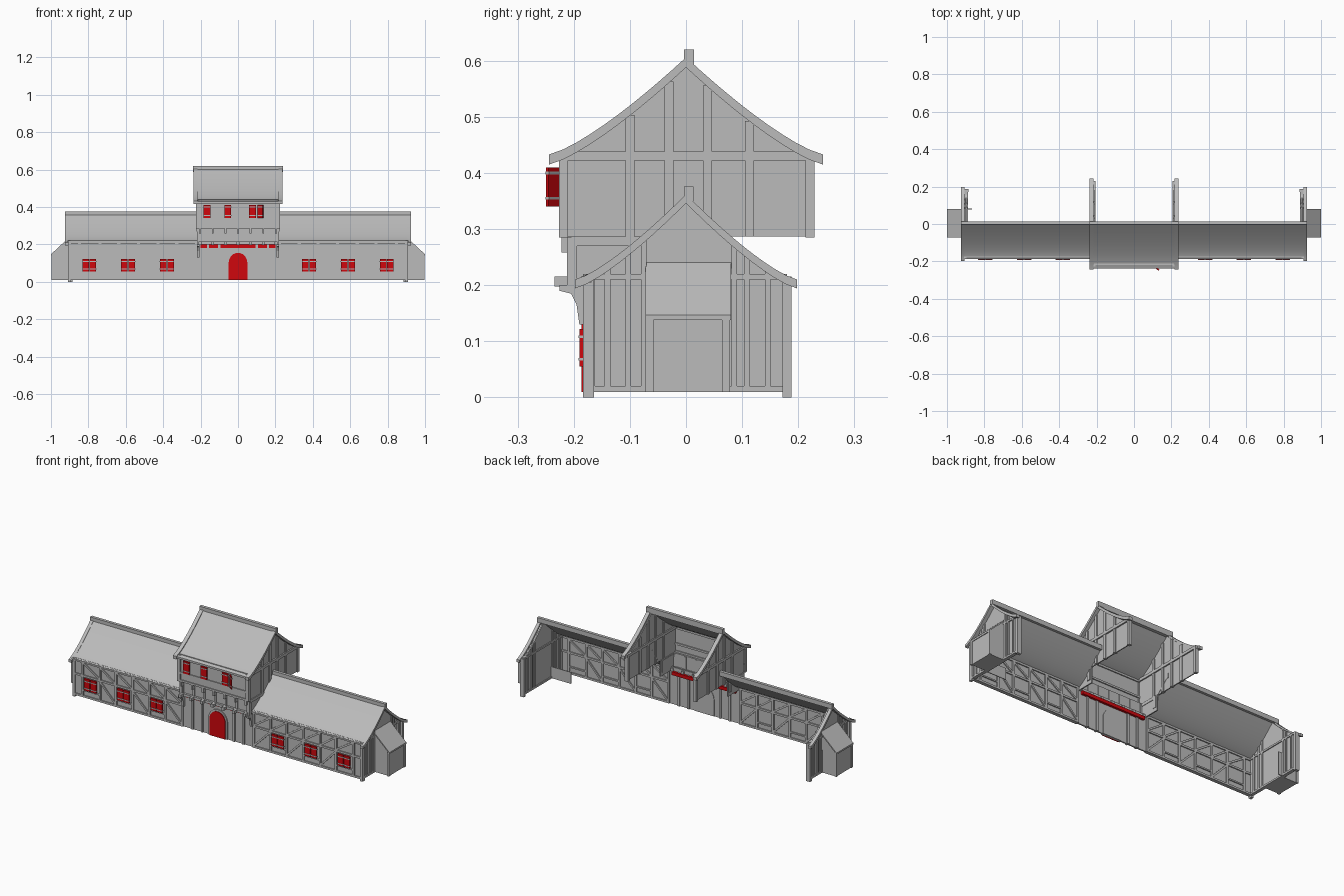
import bpy, bmesh, math
from mathutils import Vector, Matrix

cube = bpy.data.objects.get("Cube")
if cube:
    bpy.data.objects.remove(cube, do_unlink=True)


def material(name, rgb):
    m = bpy.data.materials.new(name)
    m.use_nodes = True
    m.diffuse_color = (*rgb, 1)
    m.node_tree.nodes["Principled BSDF"].inputs["Base Color"].default_value = (*rgb, 1)
    return m


GREY = material("plain grey", (0.5, 0.5, 0.5))
RED = material("painted red", (0.63, 0.002, 0.004))


class Part:
    """Collects boxes, beams and prisms into one named object."""

    def __init__(self, name, mat=GREY):
        self.name, self.mat, self.bm = name, mat, bmesh.new()

    def box(self, x, y, z, rot=None):
        size = Vector((x[1] - x[0], y[1] - y[0], z[1] - z[0]))
        mid = Vector((sum(x), sum(y), sum(z))) / 2
        m = Matrix.Translation(mid) @ (rot or Matrix()) @ Matrix.Diagonal((*size, 1))
        bmesh.ops.create_cube(self.bm, size=1, matrix=m)

    def brace(self, x0, z0, x1, z1, y, w=0.01):
        # diagonal timber lying in a front-facing wall
        length, angle = math.hypot(x1 - x0, z1 - z0), math.atan2(z1 - z0, x1 - x0)
        cx, cz = (x0 + x1) / 2, (z0 + z1) / 2
        self.box((cx - length / 2, cx + length / 2), y, (cz - w / 2, cz + w / 2),
                 Matrix.Rotation(-angle, 4, 'Y'))

    def prism(self, profile, axis, a, b):
        # profile is (y, z) for axis X and (x, z) for axis Y
        place = (lambda p, t: (t, *p)) if axis == 'X' else (lambda p, t: (p[0], t, p[1]))
        v0, v1 = ([self.bm.verts.new(place(p, t)) for p in profile] for t in (a, b))
        self.bm.faces.new(v0)
        self.bm.faces.new(v1[::-1])
        for i in range(len(profile)):
            j = (i + 1) % len(profile)
            self.bm.faces.new((v0[i], v1[i], v1[j], v0[j]))

    def done(self, smooth=False):
        bmesh.ops.recalc_face_normals(self.bm, faces=self.bm.faces)
        me = bpy.data.meshes.new(self.name)
        self.bm.to_mesh(me)
        self.bm.free()
        me.materials.append(self.mat)
        ob = bpy.data.objects.new(self.name, me)
        bpy.context.collection.objects.link(ob)
        if smooth:
            bpy.context.view_layer.objects.active = ob
            ob.select_set(True)
            bpy.ops.object.shade_smooth_by_angle(angle=math.radians(30))
            ob.select_set(False)


def span(c, w):
    return (c - w / 2, c + w / 2)


def mirrored(s, a, b):
    return tuple(sorted((s * a, s * b)))


# Swept roof lines: half width, eave height, ridge height
MAIN = (0.187, 0.215, 0.36)
TOWER = (0.238, 0.43, 0.603)


def roof_z(shape, y):
    w, eave, ridge = shape
    return eave + (ridge - eave) * max(0, 1 - abs(y) / w) ** 1.3


def slope(shape, side, thick, n=10):
    w = shape[0]
    ys = [side * w * (1 - i / n) for i in range(n + 1)]
    return [(y, roof_z(shape, y)) for y in ys] + [(y, roof_z(shape, y) - thick) for y in reversed(ys)]


def gable(shape, y0, y1, z0, drop, n=16):
    ys = [y1 + (y0 - y1) * i / n for i in range(n + 1)]
    return [(y0, z0), (y1, z0)] + [(y, roof_z(shape, y) - drop) for y in ys]


# Long front wall with timber frame
wall, frame = Part("front_wall"), Part("front_wall_timbers")
shutters, bars = Part("wing_shutters", RED), Part("wing_shutter_bars")
FY = (-0.182, -0.162)
posts = [0.225, 0.33, 0.43, 0.535, 0.64, 0.74, 0.85, 0.9]
wall.box((-0.905, 0.905), (-0.176, -0.168), (0.01, 0.22))
for s in (-1, 1):
    for x in posts:
        frame.box(span(s * x, 0.012), FY, (0.01, 0.215))
    frame.box(mirrored(s, 0.895, 0.91), (-0.184, -0.164), (0, 0.22))
    for z in (0.015, 0.13, 0.21):
        frame.box(mirrored(s, 0.22, 0.905), FY, span(z, 0.011))
    for i, (a, b) in enumerate(zip(posts[:-1], posts[1:])):
        if i % 2 and i < 6:
            mid = (a + b) / 2
            for k in (-0.0195, 0.0195):
                shutters.box(span(s * (mid + k), 0.035), (-0.19, -0.182), (0.055, 0.122))
            for z in (0.068, 0.108):
                bars.box(span(s * mid, 0.078), (-0.192, -0.182), span(z, 0.005))
            frame.box(span(s * mid, 0.1), FY, span(0.05, 0.008))
        elif i < 6:
            frame.brace(s * a, 0.02, s * b, 0.125, FY)
        if i < 6:
            frame.brace(s * a, 0.135, s * b, 0.205, FY)
for p in (wall, frame, shutters, bars):
    p.done()

# Arched gate
def arch(r, straight, rise, n=12):
    return [(-r, 0.01), (r, 0.01)] + [
        (r * math.cos(math.pi * i / n), straight + rise * math.sin(math.pi * i / n)) for i in range(n + 1)]


gate = Part("gate", RED)
gate.prism(arch(0.05, 0.1, 0.055), 'Y', -0.186, -0.178)
gate.done()
surround = Part("gate_surround")
surround.prism(arch(0.06, 0.1, 0.065), 'Y', -0.182, -0.165)
for x in (-0.1, 0.1, -0.16, 0.16):
    surround.box(span(x, 0.012), FY, (0.01, 0.2))
surround.done()

# Wing roofs, ridges and barge boards
roof, trim = Part("wing_roofs"), Part("wing_roof_trim")
for s in (-1, 1):
    roof.prism(slope(MAIN, -1, 0.009), 'X', s * 0.21, s * 0.92)
    trim.box(mirrored(s, 0.21, 0.925), (-0.004, 0.013), (0.35, 0.376))
    trim.box(mirrored(s, 0.21, 0.915), (-0.183, -0.168), (0.205, 0.217))
    for side in (-1, 1):
        trim.prism(slope((0.198, 0.21, 0.362), side, 0.016), 'X', s * 0.905, s * 0.924)
roof.done(True)
trim.done(True)

# End gable walls
ends, end_posts = Part("end_walls"), Part("end_wall_timbers")
for s in (-1, 1):
    ends.prism(gable(MAIN, -0.178, 0.182, 0.01, 0.008), 'X', s * 0.893, s * 0.9)
    for y in (-0.14, -0.103, -0.075, 0.086, 0.108, 0.146):
        end_posts.box(mirrored(s, 0.888, 0.907), span(y, 0.01), (0.015, roof_z(MAIN, y) - 0.01))
    end_posts.box(mirrored(s, 0.885, 0.91), (0.172, 0.188), (0, 0.215))
    for z in (0.015, 0.215):
        end_posts.box(mirrored(s, 0.888, 0.907), (-0.175, 0.18), span(z, 0.01))
ends.done()
end_posts.done()

# Lean-to annexes at both ends
annex = Part("end_annexes")
for s in (-1, 1):
    annex.prism([(s * 0.9, 0.01), (s * 0.994, 0.01), (s * 0.994, 0.145), (s * 0.9, 0.235)],
                'Y', -0.066, 0.074)
    annex.prism([(s * 0.9, 0.24), (s * 1.0, 0.147), (s * 1.0, 0.138), (s * 0.9, 0.231)],
                'Y', -0.072, 0.08)
    for y in (-0.065, 0.071):
        annex.box(mirrored(s, 0.985, 0.998), span(y, 0.014), (0.01, 0.146))
    annex.box(mirrored(s, 0.985, 0.998), (-0.07, 0.077), span(0.142, 0.008))
annex.done()
flaps = Part("annex_doors")
flaps.box((-0.91, -0.865), (0.078, 0.082), (0.01, 0.14))
flaps.box((0.77, 0.9), (-0.072, -0.068), (0.01, 0.075))
flaps.done()

# Tower walls
tower, timbers = Part("tower_walls"), Part("tower_timbers")
tower.box((-0.215, 0.215), (-0.22, -0.212), (0.285, 0.44))
tower.box((-0.215, 0.215), (-0.2, -0.19), (0.2, 0.29))
for s in (-1, 1):
    tower.prism(gable(TOWER, -0.22, 0.225, 0.287, 0.01), 'X', s * 0.212, s * 0.218)
    tower.box(mirrored(s, 0.208, 0.215), (-0.2, -0.07), (0.2, 0.29))
    for y in (-0.1, -0.03, 0.038, 0.113):
        timbers.box(mirrored(s, 0.207, 0.224), span(y, 0.016), (0.287, roof_z(TOWER, y) - 0.012))
    for y in (-0.218, 0.221):
        timbers.box(mirrored(s, 0.205, 0.224), span(y, 0.016), (0.285, 0.435))
    timbers.box(mirrored(s, 0.205, 0.226), (-0.225, 0.23), (0.422, 0.438))
    timbers.box(mirrored(s, 0.205, 0.222), (-0.205, -0.08), (0.27, 0.287))
    timbers.box(mirrored(s, 0.203, 0.22), (-0.212, -0.194), (0.2, 0.285))
    timbers.box(mirrored(s, 0.205, 0.22), (-0.1, -0.08), (0.22, 0.287))
    # corner brackets under the overhang
    timbers.prism([(-0.18, 0.13), (-0.19, 0.13), (-0.195, 0.165), (-0.205, 0.185), (-0.225, 0.19),
                   (-0.225, 0.2), (-0.18, 0.2)], 'X', s * 0.207, s * 0.22)
for z in (0.291, 0.335, 0.425):
    timbers.box((-0.22, 0.22), (-0.225, -0.206), span(z, 0.011))
timbers.box((-0.215, 0.215), (-0.212, -0.18), (0.2, 0.215))
for i in range(-3, 4):
    timbers.box(span(i * 0.0675, 0.016), (-0.234, -0.16), (0.198, 0.215))
    timbers.box(span(i * 0.0675, 0.01), (-0.222, -0.194), (0.258, 0.287))
    timbers.box(span(i * 0.0675, 0.01), (-0.206, -0.186), (0.215, 0.287))
tower.done()
timbers.done()

# Tower roof, ridge and barge boards
roof, trim = Part("tower_roof"), Part("tower_roof_trim")
roof.prism(slope(TOWER, -1, 0.011), 'X', -0.235, 0.235)
trim.box((-0.24, 0.24), (-0.004, 0.014), (0.588, 0.62))
for s in (-1, 1):
    for side in (-1, 1):
        trim.prism(slope((0.244, 0.433, 0.606), side, 0.018), 'X', s * 0.216, s * 0.238)
roof.done(True)
trim.done(True)

# Tower shutters, the right-hand pair swung open
shutters, bars = Part("tower_shutters", RED), Part("tower_shutter_bars")
for x in (-0.165, -0.055, 0.078):
    shutters.box(span(x, 0.037), (-0.229, -0.221), (0.34, 0.41))
    for z in (0.355, 0.4):
        bars.box(span(x, 0.038), (-0.231, -0.223), span(z, 0.005))
swing = Matrix.Rotation(math.radians(-40), 4, 'Z')
shutters.box(span(0.12, 0.035), span(-0.236, 0.006), (0.34, 0.41), swing)
for z in (0.355, 0.4):
    bars.box(span(0.12, 0.036), span(-0.236, 0.008), span(z, 0.005), swing)
shutters.done()
bars.done()

# Red plank behind the overhang
plank = Part("inner_plank", RED)
plank.box((-0.2, 0.2), (-0.178, -0.155), (0.18, 0.199))
plank.done()
